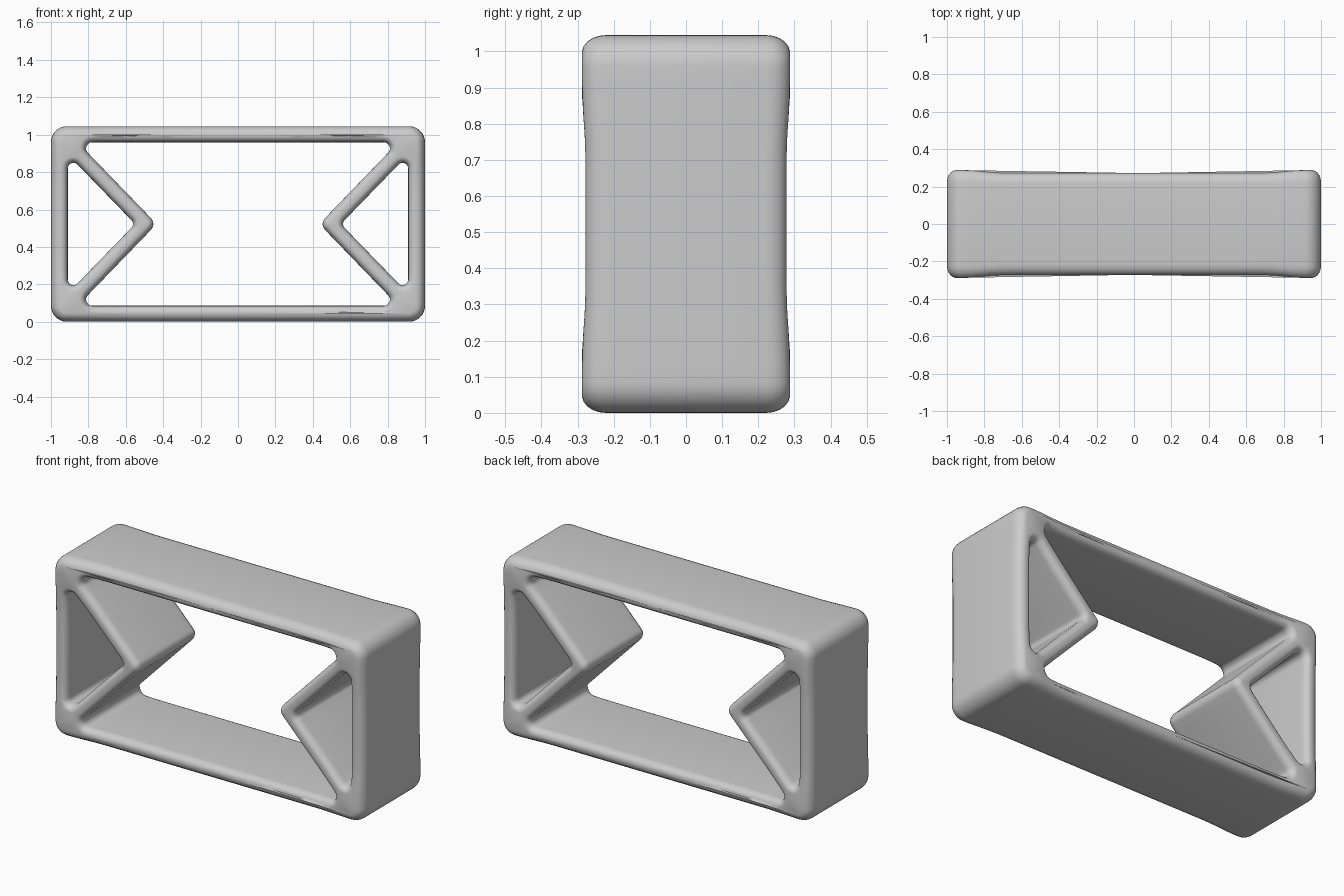
import bpy, bmesh, math
from mathutils import Vector, Matrix

if "Cube" in bpy.data.objects:
    bpy.data.objects.remove(bpy.data.objects["Cube"], do_unlink=True)

MID = 0.5225          # height of the horizontal mirror line
ARC, ROUND = 8, 5     # steps per rounded corner, steps per rounded rim
STEP = 0.05           # spacing of points along straight walls


def rounded_loop(corners):
    """Round each (x, z, radius) corner; return points with directions into the wall."""
    pts = [Vector(c[:2]) for c in corners]
    ring = []
    for i, p in enumerate(pts):
        r = corners[i][2]
        d1 = (p - pts[i - 1]).normalized()
        d2 = (pts[(i + 1) % len(pts)] - p).normalized()
        turn = math.atan2(d1.x * d2.y - d1.y * d2.x, d1.dot(d2))
        sign = math.copysign(1, turn)
        n = Vector((d1.y, -d1.x))
        centre = p - d1 * r * math.tan(abs(turn) / 2) - n * r * sign
        for k in range(ARC + 1):
            m = Matrix.Rotation(turn * k / ARC, 2) @ n
            ring.append((centre + m * r * sign, m))
    # add points along the straight runs
    full = []
    for i, (p, n) in enumerate(ring):
        q = ring[(i + 1) % len(ring)][0]
        parts = max(1, round((q - p).length / STEP)) if i % (ARC + 1) == ARC else 1
        full += [(p.lerp(q, j / parts), n) for j in range(parts)]
    return full


def half_depth(x, z):
    """Depth of the body, swelling a little at the four corners and the struts."""
    dz = abs(z - MID)
    d = math.hypot(abs(x) - 0.91, dz - 0.43)
    strut = min(1, max(0, (0.4 - dz) / 0.1))
    return 0.272 + 0.018 * math.exp(-(d / 0.13) ** 2) + 0.006 * strut


def add_wall(bm, loop, inset, roll):
    """Build a wall with rolled rims; return the edges of its two end rings."""
    layers = []
    for side in (-1, 1):
        steps = range(ROUND, -1, -1) if side < 0 else range(ROUND + 1)
        for k in steps:
            a = math.pi / 2 * k / ROUND
            ring = []
            for p, n in loop:
                q = p + n * inset * (1 - math.cos(a))
                y = half_depth(q.x, q.y) - roll * (1 - math.sin(a))
                ring.append(bm.verts.new((q.x, side * y, q.y)))
            layers.append(ring)
    count = len(loop)
    for a, b in zip(layers, layers[1:]):
        for i in range(count):
            j = (i + 1) % count
            bm.faces.new((a[i], a[j], b[j], b[i]))
    return [[bm.edges.get((r[i], r[(i + 1) % count])) for i in range(count)]
            for r in (layers[0], layers[-1])]


def mirror_x(corners):
    return [(-x, z, r) for x, z, r in reversed(corners)]


# Outline of the body, clockwise
TOP = 2 * MID
outline = [(-1, 0, 0.085), (-1, TOP, 0.085), (1, TOP, 0.085), (1, 0, 0.085)]

# Central opening, with a strut point pushing in from each side
right_half = [(0.857, MID - 0.437, 0.033), (0.435, MID, 0.045), (0.857, MID + 0.437, 0.033)]
opening = right_half + mirror_x(right_half)

# Triangular opening behind the struts, counter-clockwise
triangle = [(0.55, MID, 0.03), (0.91, MID - 0.371, 0.03), (0.91, MID + 0.371, 0.03)]

bm = bmesh.new()
front_edges, back_edges = [], []
for corners, inset, roll in ((outline, 0.045, 0.06), (opening, 0.033, 0.045),
                             (triangle, 0.033, 0.045), (mirror_x(triangle), 0.033, 0.045)):
    front, back = add_wall(bm, rounded_loop(corners), inset, roll)
    front_edges += front
    back_edges += back

# Front and back faces between the rims
for edges, y in ((front_edges, -1), (back_edges, 1)):
    bmesh.ops.triangle_fill(bm, use_beauty=True, edges=edges, normal=(0, y, 0))
bmesh.ops.recalc_face_normals(bm, faces=bm.faces)

mesh = bpy.data.meshes.new("strutted_frame")
bm.to_mesh(mesh)
bm.free()
frame = bpy.data.objects.new("strutted_frame", mesh)
bpy.context.collection.objects.link(frame)

# Plain grey material
grey = bpy.data.materials.new("light_grey")
grey.use_nodes = True
grey.diffuse_color = (0.6, 0.6, 0.6, 1)
for node in grey.node_tree.nodes:
    if node.type == "BSDF_PRINCIPLED":
        node.inputs["Base Color"].default_value = (0.6, 0.6, 0.6, 1)
mesh.materials.append(grey)

bpy.ops.object.select_all(action="DESELECT")
frame.select_set(True)
bpy.context.view_layer.objects.active = frame
bpy.ops.object.shade_smooth_by_angle(angle=math.radians(50))
